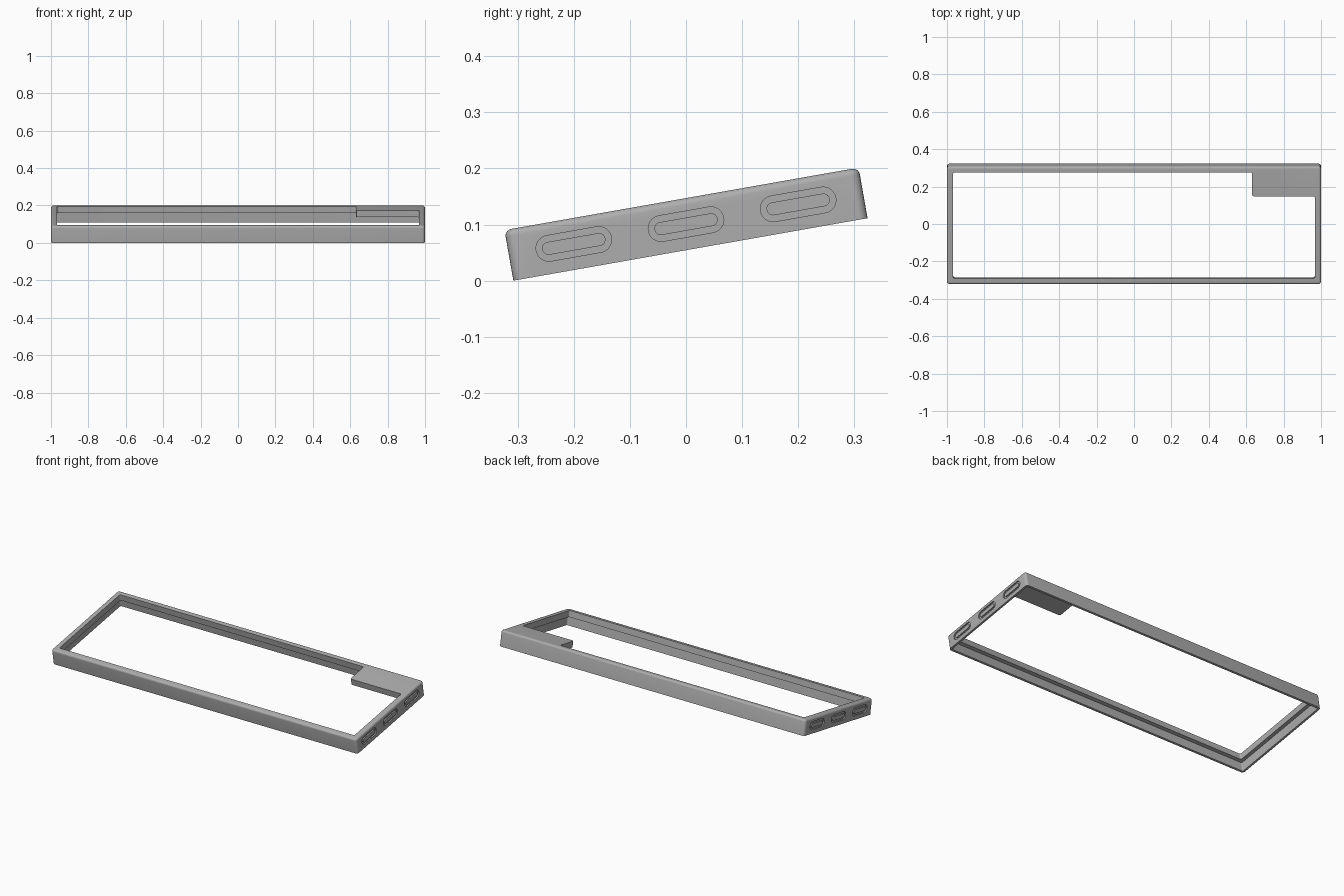
import bpy, bmesh, math
from mathutils import Matrix

old = bpy.data.objects.get("Cube")
if old:
    bpy.data.objects.remove(old)

HALF_X, HALF_Y, HEIGHT = 1.0, 0.3205, 0.0915
LIP, WALL, LEDGE = 0.033, 0.012, 0.055
TILT = math.radians(10)

grey = bpy.data.materials.new("mid grey")
grey.use_nodes = True
colour = (0.42, 0.42, 0.42, 1)
grey.diffuse_color = colour
grey.node_tree.nodes["Principled BSDF"].inputs["Base Color"].default_value = colour


def rounded(points, radius, steps=5):
    """Round every corner of a right-angled outline."""
    result = []
    n = len(points)
    for i, (x, y) in enumerate(points):
        (ax, ay), (bx, by) = points[i - 1], points[(i + 1) % n]
        la, lb = math.hypot(ax - x, ay - y), math.hypot(bx - x, by - y)
        ux, uy, vx, vy = (ax - x) / la, (ay - y) / la, (bx - x) / lb, (by - y) / lb
        for k in range(steps + 1):
            t = math.pi / 2 * k / steps
            p, q = radius * (1 - math.sin(t)), radius * (1 - math.cos(t))
            result.append((x + ux * p + vx * q, y + uy * p + vy * q))
    return result


def rectangle(hx, hy):
    return [(-hx, -hy), (hx, -hy), (hx, hy), (-hx, hy)]


def loft(name, loops):
    """Join a stack of (outline, height) loops into a closed solid."""
    bm = bmesh.new()
    rings = [[bm.verts.new((x, y, z)) for x, y in pts] for pts, z in loops]
    for low, high in zip(rings, rings[1:]):
        for i in range(len(low)):
            j = (i + 1) % len(low)
            bm.faces.new((low[i], low[j], high[j], high[i]))
    bm.faces.new(rings[0][::-1])
    bm.faces.new(rings[-1])
    bmesh.ops.recalc_face_normals(bm, faces=bm.faces)
    mesh = bpy.data.meshes.new(name)
    bm.to_mesh(mesh)
    bm.free()
    mesh.materials.append(grey)
    obj = bpy.data.objects.new(name, mesh)
    bpy.context.collection.objects.link(obj)
    return obj


# Outer body with rounded corners and a rounded top edge
R = 0.012
loops = [(rounded(rectangle(HALF_X, HALF_Y), 0.016), 0)]
for k in range(6):
    a = math.pi / 2 * k / 5
    inset = R * (1 - math.cos(a))
    loops.append((rounded(rectangle(HALF_X - inset, HALF_Y - inset), 0.016 - inset),
                  HEIGHT - R + R * math.sin(a)))
frame = loft("tilted_frame", loops)

# Opening through the top lip, stepping around the solid corner plate
ix, iy = HALF_X - LIP, HALF_Y - LIP
opening = [(-ix, -iy), (ix, -iy), (ix, 0.158), (0.632, 0.158), (0.632, iy), (-ix, iy)]
outline = rounded(opening, 0.009)
cutters = [loft("opening_cutter", [(outline, -0.05), (outline, 0.2)])]

# Wider cavity below the lip and corner plate
outline = rounded(rectangle(HALF_X - WALL, HALF_Y - WALL), 0.006)
cutters.append(loft("cavity_cutter", [(outline, -0.04), (outline, LEDGE)]))


# Racetrack grooves in both ends
def racetrack(length, width, y):
    return [(px, py + y) for px, py in
            rounded(rectangle(width / 2, length / 2), width / 2 - 0.0002, 8)]


for side in (-1, 1):
    for y in (-0.203, 0, 0.203):
        track, pad = racetrack(0.136, 0.046, y), racetrack(0.114, 0.023, y)
        groove = loft("groove_cutter", [(track, -0.02), (track, 0.007)])
        island = loft("island_cutter", [(pad, -0.04), (pad, 0.04)])
        ring = groove.modifiers.new("ring", "BOOLEAN")
        ring.operation, ring.object, ring.solver = "DIFFERENCE", island, "EXACT"
        place = (Matrix.Translation((side * HALF_X, 0, HEIGHT / 2))
                 @ Matrix.Rotation(-side * math.pi / 2, 4, "Y"))
        groove.matrix_world = island.matrix_world = place
        cutters += [groove, island]

for cutter in cutters:
    cutter.hide_render = True
    if not cutter.name.startswith("island"):
        cut = frame.modifiers.new(cutter.name, "BOOLEAN")
        cut.operation, cut.object, cut.solver = "DIFFERENCE", cutter, "EXACT"

# Bake the cuts and discard the cutters
graph = bpy.context.evaluated_depsgraph_get()
graph.update()
baked = bpy.data.meshes.new_from_object(frame.evaluated_get(graph))
frame.modifiers.clear()
frame.data = baked
for cutter in cutters:
    bpy.data.objects.remove(cutter)

# Tilt the frame so its front lower edge rests on the floor
frame.matrix_world = (Matrix.Translation((0, HEIGHT / 2 * math.sin(TILT),
                                          HALF_Y * math.sin(TILT)))
                      @ Matrix.Rotation(TILT, 4, "X"))
bpy.ops.object.select_all(action="DESELECT")
frame.select_set(True)
bpy.context.view_layer.objects.active = frame
bpy.ops.object.shade_smooth_by_angle(angle=math.radians(30))
